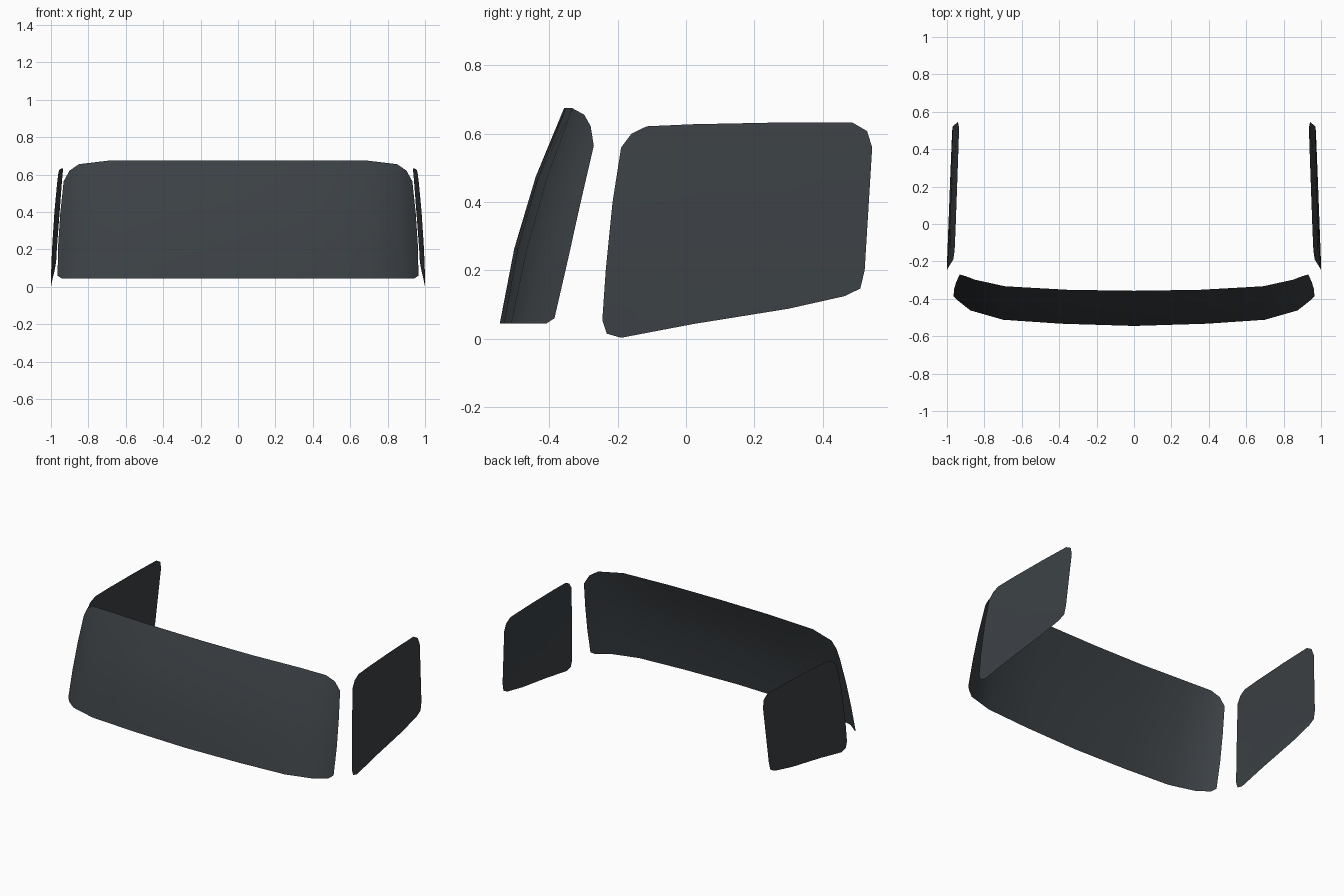
import bpy

if "Cube" in bpy.data.objects:
    bpy.data.objects.remove(bpy.data.objects["Cube"])

glass = bpy.data.materials.new("dark_glass")
glass.diffuse_color = (0.045, 0.053, 0.06, 1)
glass.use_nodes = True
glass.node_tree.nodes["Principled BSDF"].inputs["Base Color"].default_value = glass.diffuse_color


def make_object(name, verts, faces):
    mesh = bpy.data.meshes.new(name)
    mesh.from_pydata(verts, [], faces)
    mesh.materials.append(glass)
    mesh.shade_smooth()
    obj = bpy.data.objects.new(name, mesh)
    bpy.context.collection.objects.link(obj)
    return obj


def mirrored(half):
    return [(-x, y, z) for x, y, z in reversed(half[1:])] + half


# Windscreen: bowed sheet lofted between its bottom and top edges
bottom = mirrored([(0, -.545, .045), (.39, -.533, .045), (.70, -.512, .045),
                   (.875, -.462, .045), (.943, -.408, .045), (.965, -.385, .06)])
top = mirrored([(0, -.357, .675), (.35, -.352, .675), (.69, -.333, .675),
                (.85, -.298, .656), (.90, -.279, .622), (.932, -.27, .565)])
rows, cols = 4, len(bottom)
verts = []
for r in range(rows):
    v = r / (rows - 1)
    bulge = 4 * v * (1 - v)
    for b, t in zip(bottom, top):
        x, y, z = (p + (q - p) * v for p, q in zip(b, t))
        side = x / .95
        y -= .023 * bulge * (1 - side ** 4)
        x += .008 * bulge * side ** 3
        verts.append((x, y, z + .01 * bulge * (1 - side ** 4)))
faces = [(r * cols + c, r * cols + c + 1, (r + 1) * cols + c + 1, (r + 1) * cols + c)
         for r in range(rows - 1) for c in range(cols - 1)]
make_object("windscreen", verts, faces)

# Side windows: flat rounded panes leaning inwards towards the top and back
outline = [(-.245, .055), (-.232, .015), (-.19, .003), (.02, .043), (.3, .088),
           (.465, .125), (.51, .147), (.523, .20), (.545, .56), (.53, .608),
           (.487, .633), (.27, .633), (.02, .628), (-.115, .622), (-.16, .60),
           (-.19, .56), (-.215, .40), (-.235, .20)]
for name, s in (("right_window", 1), ("left_window", -1)):
    pane = [(s * (.995 - .034 * y - .065 * z + .012 * (z - .05) * (.6 - z) / .08 * .5), y, z)
            for y, z in outline]
    mid = (s * .978, .15, .34)
    n = len(pane)
    tris = [(i, (i + 1) % n, n)[::s] for i in range(n)]
    make_object(name, pane + [mid], tris)
